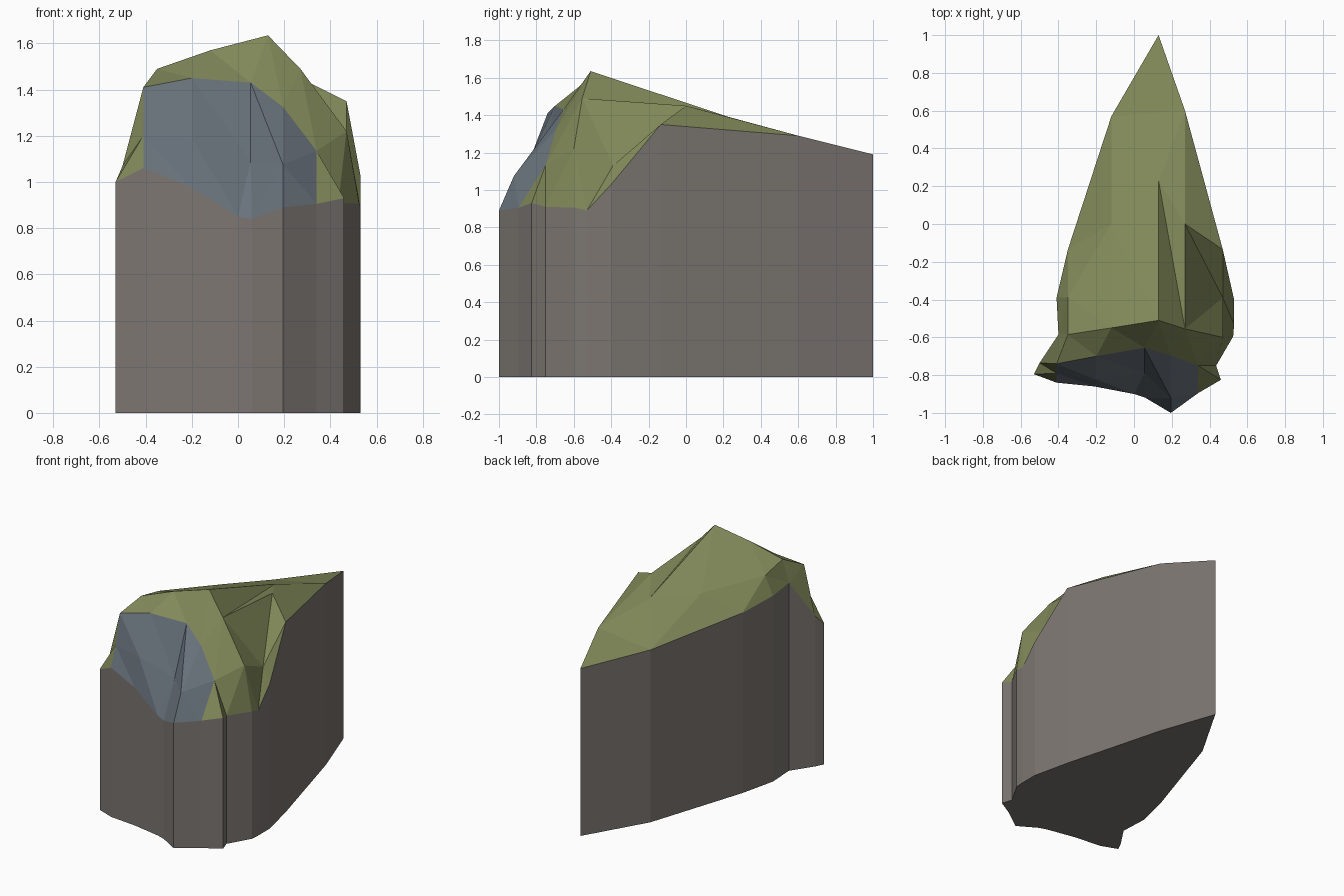
import bpy
from mathutils import Vector
from mathutils.geometry import delaunay_2d_cdt

if "Cube" in bpy.data.objects:
    bpy.data.objects.remove(bpy.data.objects["Cube"])

# Outer edge of the cliff, counter-clockwise from the rear tip: x, y, top height
outline = [
    (.13, 1, 1.19), (-.12, .57, 1.225), (-.35, -.135, 1.28), (-.41, -.39, 1.32),
    (-.40, -.585, 1.335), (-.50, -.735, 1.07), (-.53, -.795, 1.0), (-.41, -.84, 1.06),
    (-.21, -.86, .98), (0, -.90, .85), (.06, -.92, .84), (.195, -1, .89),
    (.34, -.895, .905), (.46, -.825, .93), (.435, -.75, .91), (.525, -.595, .905),
    (.53, -.53, .89), (.53, -.40, 1.03), (.47, -.135, 1.35), (.27, .60, 1.29)]

# Summit, ridges and shoulders (20-29)
ridges = [
    (.13, -.51, 1.635), (.13, .23, 1.39), (.27, 0, 1.45), (.27, -.555, 1.49),
    (-.12, 0, 1.41), (-.35, -.39, 1.45), (-.35, -.585, 1.49), (-.12, -.55, 1.57),
    (.47, -.60, 1.22), (.47, -.39, 1.13)]

# Rim and hollows of the bare rock at the front (30-38)
rock = [
    (-.41, -.74, 1.41), (-.20, -.70, 1.45), (.055, -.655, 1.43), (.195, -.695, 1.325),
    (.34, -.75, 1.135), (-.41, -.79, 1.2), (-.20, -.825, 1.19), (.055, -.79, 1.09),
    (.195, -.92, 1.075)]

# Crease lines that the triangulation must follow
creases = [(7, 35, 30, 31, 32, 33, 34, 12), (26, 27, 20, 23), (20, 21, 23, 22, 21),
           (22, 29), (26, 25, 24, 21), (11, 38, 32)]


def make_object(name, verts, faces, color):
    used = sorted({i for f in faces for i in f})
    index = {v: k for k, v in enumerate(used)}
    mesh = bpy.data.meshes.new(name)
    mesh.from_pydata([verts[i] for i in used], [], [[index[i] for i in f] for f in faces])
    mesh.update()
    mat = bpy.data.materials.new(name + "_color")
    mat.diffuse_color = (*color, 1)
    mat.use_nodes = True
    mat.node_tree.nodes["Principled BSDF"].inputs["Base Color"].default_value = mat.diffuse_color
    mesh.materials.append(mat)
    obj = bpy.data.objects.new(name, mesh)
    bpy.context.collection.objects.link(obj)
    return obj


# Triangulate the top surface inside the outline
points = outline + ridges + rock
n = len(outline)
edges = [(a, b) for chain in creases for a, b in zip(chain, chain[1:])]
flat, _, tris, origin, _, _ = delaunay_2d_cdt(
    [Vector(p[:2]) for p in points], edges, [list(range(n))], 1, 1e-5)
top = []
for tri in tris:
    a, b, c = (flat[i] for i in tri)
    ids = [origin[i][0] for i in tri]
    top.append(ids if (b - a).cross(c - a) > 0 else ids[::-1])

# Split the top into grassy slopes and bare rock
rock_ids = set(range(7, 13)) | set(range(30, 39))
make_object("grassy_top", points, [f for f in top if not set(f) <= rock_ids], (.22, .25, .10))
make_object("rock_face", points, [f for f in top if set(f) <= rock_ids], (.14, .17, .20))

# Vertical cliff walls and flat underside
wall_verts = outline + [(x, y, 0) for x, y, z in outline]
walls = [(i, n + i, n + (i + 1) % n, (i + 1) % n) for i in range(n)]
make_object("cliff_walls", wall_verts, walls + [tuple(range(2 * n - 1, n - 1, -1))], (.20, .18, .165))
